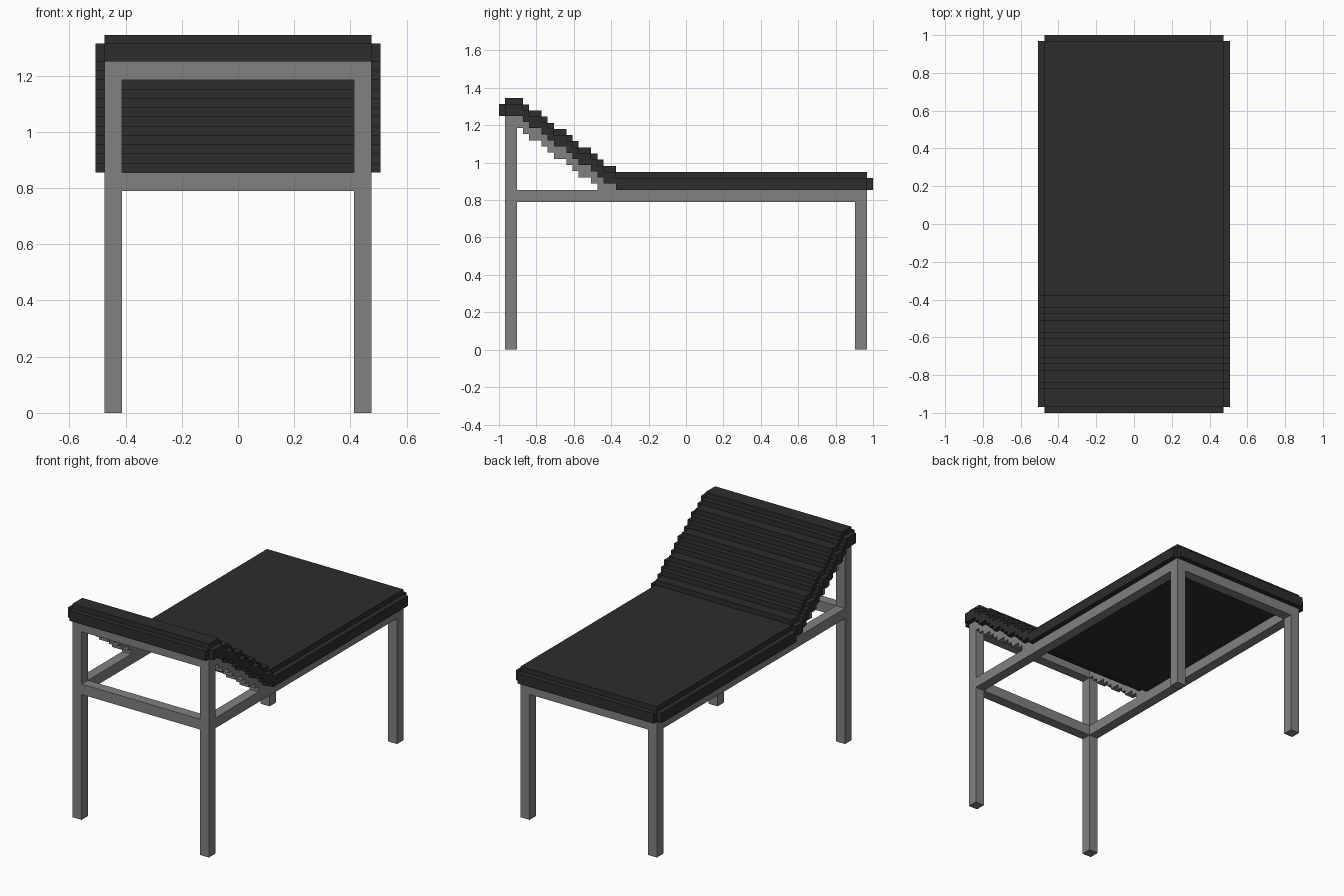
import bpy
import bmesh

if "Cube" in bpy.data.objects:
    bpy.data.objects.remove(bpy.data.objects["Cube"])


def material(name, rgb):
    m = bpy.data.materials.new(name)
    m.use_nodes = True
    m.diffuse_color = (*rgb, 1)
    bsdf = next(n for n in m.node_tree.nodes if n.type == "BSDF_PRINCIPLED")
    bsdf.inputs["Base Color"].default_value = (*rgb, 1)
    bsdf.inputs["Roughness"].default_value = 0.8
    return m


steel = material("grey steel", (0.22, 0.22, 0.22))
vinyl = material("black vinyl", (0.026, 0.026, 0.026))


def extrude_profile(name, points, x0, x1, mat):
    """Extrude a side outline of (y, z) points from x0 to x1."""
    bm = bmesh.new()
    face = bm.faces.new([bm.verts.new((x0, y, z)) for y, z in points])
    out = bmesh.ops.extrude_face_region(bm, geom=[face])
    verts = [v for v in out["geom"] if isinstance(v, bmesh.types.BMVert)]
    bmesh.ops.translate(bm, verts=verts, vec=(x1 - x0, 0, 0))
    bmesh.ops.recalc_face_normals(bm, faces=bm.faces)
    mesh = bpy.data.meshes.new(name)
    bm.to_mesh(mesh)
    bm.free()
    mesh.materials.append(mat)
    obj = bpy.data.objects.new(name, mesh)
    bpy.context.collection.objects.link(obj)
    return obj


def box(name, x0, x1, y0, y1, z0, z1, mat):
    return extrude_profile(name, [(y0, z0), (y1, z0), (y1, z1), (y0, z1)], x0, x1, mat)


def stairs(edges, heights):
    """Stepped line: one level for each gap between neighbouring edges."""
    line = []
    for a, b, z in zip(edges, edges[1:], heights):
        line += [(a, z), (b, z)]
    return line


# Main sizes
U = 0.0317                                  # thickness of one layer
XI, XO, XE = 0.412, 0.475, 0.507            # leg inside, leg outside, mattress edge
YI, YO = 0.904, 0.968                       # leg inside, leg outside
RAIL0, RAIL1 = 0.79, 0.855                  # frame rails
HEAD0, HEAD1 = 1.185, 1.25                  # head beam
TOP, BED = 1.345, 0.95                      # mattress top at head and at bed

# Backrest steps repeat in widths of one, two and one units
widths = [1, 2, 1, 1, 2, 1, 1, 2, 1, 1, 2]
edges = [-YO, -0.872]
for w in widths:
    edges.append(edges[-1] + w * 0.497 / sum(widths))
edges.append(YO)
drop = (TOP - BED) / 12
tops = [TOP - drop * i for i in range(13)]


def layer(upper, lower):
    """Outline of the bent mattress between two depths below its top."""
    a = stairs(edges, [t - upper for t in tops])
    b = stairs(edges, [t - lower for t in tops])
    return a + b[::-1]


# Mattress: core, side bands and end bands
extrude_profile("mattress_core", layer(0, 3 * U), -XO, XO, vinyl)
for side, x0, x1 in (("right", -XE, -XO), ("left", XO, XE)):
    extrude_profile("mattress_band_" + side, layer(U, 3 * U), x0, x1, vinyl)
box("mattress_head_band", -XO, XO, -1, -YO, TOP - 3 * U, TOP - U, vinyl)
box("mattress_foot_band", -XO, XO, YO, 1, BED - 3 * U, BED - U, vinyl)

# Stepped backrest supports under the mattress
sup_edges = [-YI] + edges[1:-1]
sup_tops = [t - 3 * U for t in tops[:12]]
sup_bottoms = [RAIL1 if t - 0.16 < 0.862 else t - 0.16 for t in tops[:12]]
support = stairs(sup_edges, sup_tops) + stairs(sup_edges, sup_bottoms)[::-1]
# Drop the doubled points where the lowest steps lie flat on the rail
outline = [p for i, p in enumerate(support) if p != support[i - 1]]

for side, x0, x1 in (("right", -XO, -XI), ("left", XI, XO)):
    extrude_profile("backrest_support_" + side, outline, x0, x1, steel)
    box("front_leg_" + side, x0, x1, -YO, -YI, 0, HEAD1, steel)
    box("back_leg_" + side, x0, x1, YI, YO, 0, RAIL1, steel)
    box("side_rail_" + side, x0, x1, -YI, YI, RAIL0, RAIL1, steel)

# Cross rails
box("front_rail", -XI, XI, -YO, -YI, RAIL0, RAIL1, steel)
box("back_rail", -XI, XI, YI, YO, RAIL0, RAIL1, steel)
box("head_beam", -XI, XI, -YO, -YI, HEAD0, HEAD1, steel)
